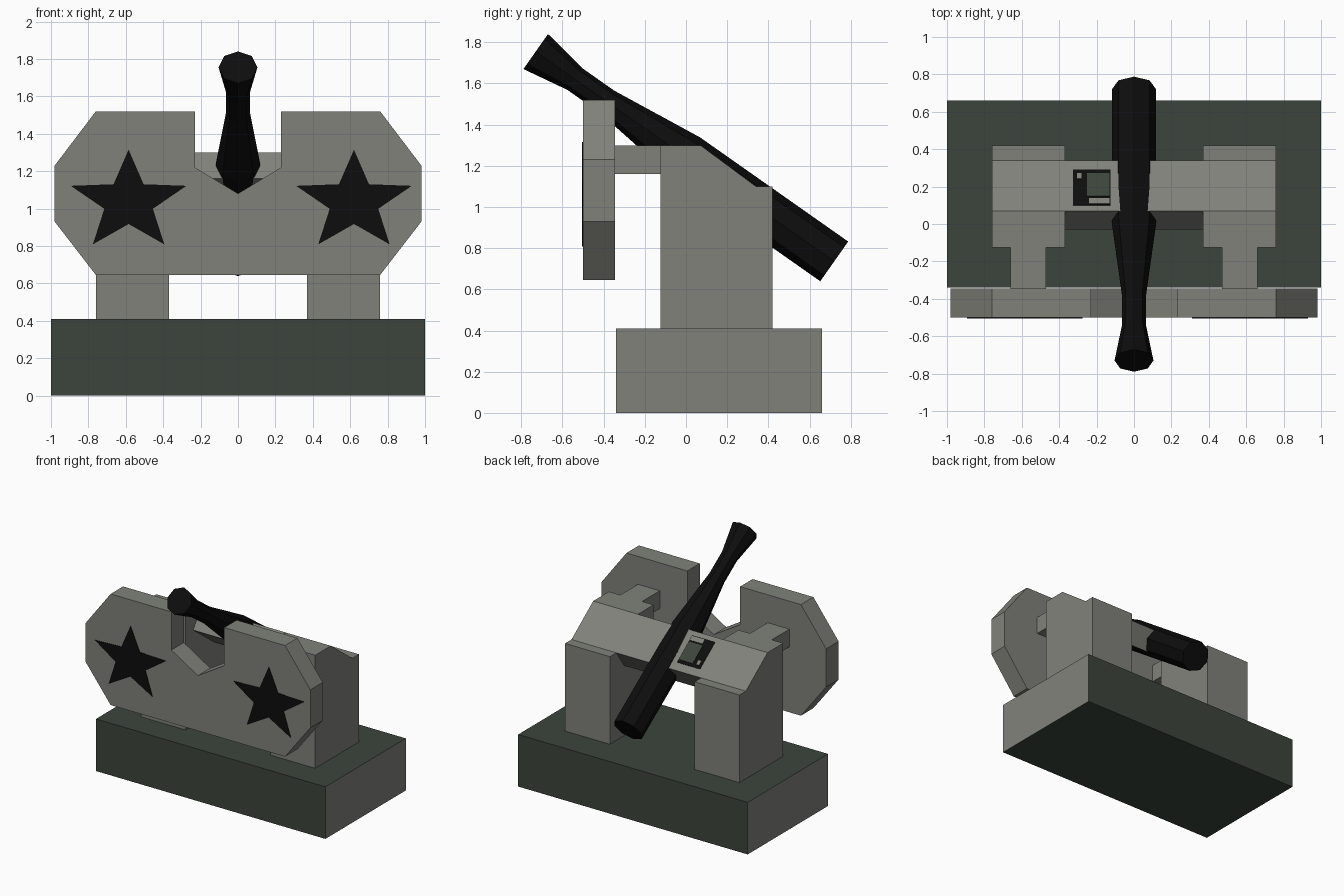
import bpy, bmesh, math
from mathutils import Vector

if "Cube" in bpy.data.objects:
    bpy.data.objects.remove(bpy.data.objects["Cube"])


def material(name, rgb):
    m = bpy.data.materials.new(name)
    m.diffuse_color = (*rgb, 1)
    m.use_nodes = True
    m.node_tree.nodes["Principled BSDF"].inputs["Base Color"].default_value = m.diffuse_color
    return m


GREY = material("stone grey", (0.215, 0.222, 0.195))
GREEN = material("dark green", (0.045, 0.058, 0.045))
BLACK = material("black", (0.004, 0.004, 0.004))


def finish(name, bm, *mats):
    bmesh.ops.recalc_face_normals(bm, faces=bm.faces[:])
    me = bpy.data.meshes.new(name)
    bm.to_mesh(me)
    bm.free()
    for m in mats:
        me.materials.append(m)
    ob = bpy.data.objects.new(name, me)
    bpy.context.collection.objects.link(ob)
    return ob


def prism(name, pts, offset, *mats):
    """Extrude a closed 3D outline along an offset vector."""
    bm = bmesh.new()
    face = bm.faces.new([bm.verts.new(p) for p in pts])
    ext = bmesh.ops.extrude_face_region(bm, geom=[face])["geom"]
    verts = [v for v in ext if isinstance(v, bmesh.types.BMVert)]
    bmesh.ops.translate(bm, verts=verts, vec=offset)
    return finish(name, bm, *mats)


def side_prism(name, yz, x0, x1, *mats):
    return prism(name, [(x0, y, z) for y, z in yz], (x1 - x0, 0, 0), *mats)


def rect(y0, y1, z0, z1):
    return [(y0, z0), (y1, z0), (y1, z1), (y0, z1)]


# Base block: green with grey ends
base = side_prism("base", rect(-0.34, 0.66, 0, 0.41), -1, 1, GREEN, GREY)
for p in base.data.polygons:
    p.material_index = 1 if abs(p.normal.x) > 0.5 else 0

# Posts with sloped tops, and arms reaching forward to the shield
post = [(-0.125, 0.41), (0.42, 0.41), (0.42, 1.10), (0.34, 1.10), (0.07, 1.30), (-0.125, 1.30)]
for side, s in (("left", -1), ("right", 1)):
    side_prism(side + "_post", post, s * 0.37, s * 0.76, GREY)
    side_prism(side + "_arm", rect(-0.345, -0.125, 1.16, 1.30), s * 0.47, s * 0.66, GREY)

# Tilted cross beam under the barrel
side_prism("cross_beam", [(0.07, 1.30), (0.34, 1.10), (0.24, 0.96), (-0.03, 1.16)], -0.37, 0.37, GREY)

# Front shield with a notch for the barrel
half = [(0.76, 0.645), (0.98, 0.93), (0.98, 1.23), (0.76, 1.52), (0.23, 1.52), (0.23, 1.22)]
outline = half + [(0, 1.08)] + [(-x, z) for x, z in reversed(half)]
prism("shield", [(x, -0.5, z) for x, z in outline], (0, 0.155, 0), GREY)

# Painted stars on the shield
for side, cx in (("left", -0.585), ("right", 0.62)):
    star = []
    for i in range(10):
        r = 1 if i % 2 == 0 else 0.42
        a = math.pi / 2 + i * math.pi / 5
        star.append((cx + 0.325 * r * math.cos(a), -0.5, 1.035 + 0.28 * r * math.sin(a)))
    prism(side + "_star", star, (0, -0.004, 0), BLACK)

# Sight panel painted on the sloped beam face
slope_normal = Vector((0, 0.2, 0.27)).normalized()


def slope_plate(name, x0, x1, y0, y1, thick, mat):
    def pt(x, y):
        return (x, y, 1.30 - (y - 0.07) * 0.2 / 0.27)
    prism(name, [pt(x0, y0), pt(x1, y0), pt(x1, y1), pt(x0, y1)], slope_normal * thick, mat)


slope_plate("panel_frame", -0.325, -0.125, 0.10, 0.29, 0.003, BLACK)
slope_plate("panel_screen", -0.25, -0.13, 0.145, 0.27, 0.006, GREEN)
slope_plate("panel_strip", -0.24, -0.13, 0.105, 0.135, 0.006, GREY)
slope_plate("panel_button", -0.305, -0.28, 0.24, 0.27, 0.006, GREY)

# Eight-sided barrel tilted through the notch: (axis y, radius)
rings = [(-0.73, 0.104), (-0.54, 0.064), (-0.385, 0.064), (0.0, 0.118), (0.72, 0.118)]
up = Vector((0, 0.575, 0.818))
bm = bmesh.new()
loops = []
for y, r in rings:
    c = Vector((0, y, 1.242 - 0.703 * y))
    loops.append([bm.verts.new(c + Vector((r * math.sin(a), 0, 0)) + up * r * math.cos(a))
                  for a in (k * math.pi / 4 for k in range(8))])
for a, b in zip(loops, loops[1:]):
    for k in range(8):
        n = (k + 1) % 8
        bm.faces.new((a[k], a[n], b[n], b[k]))
bm.faces.new(loops[0])
bm.faces.new(loops[-1])
finish("barrel", bm, BLACK)
